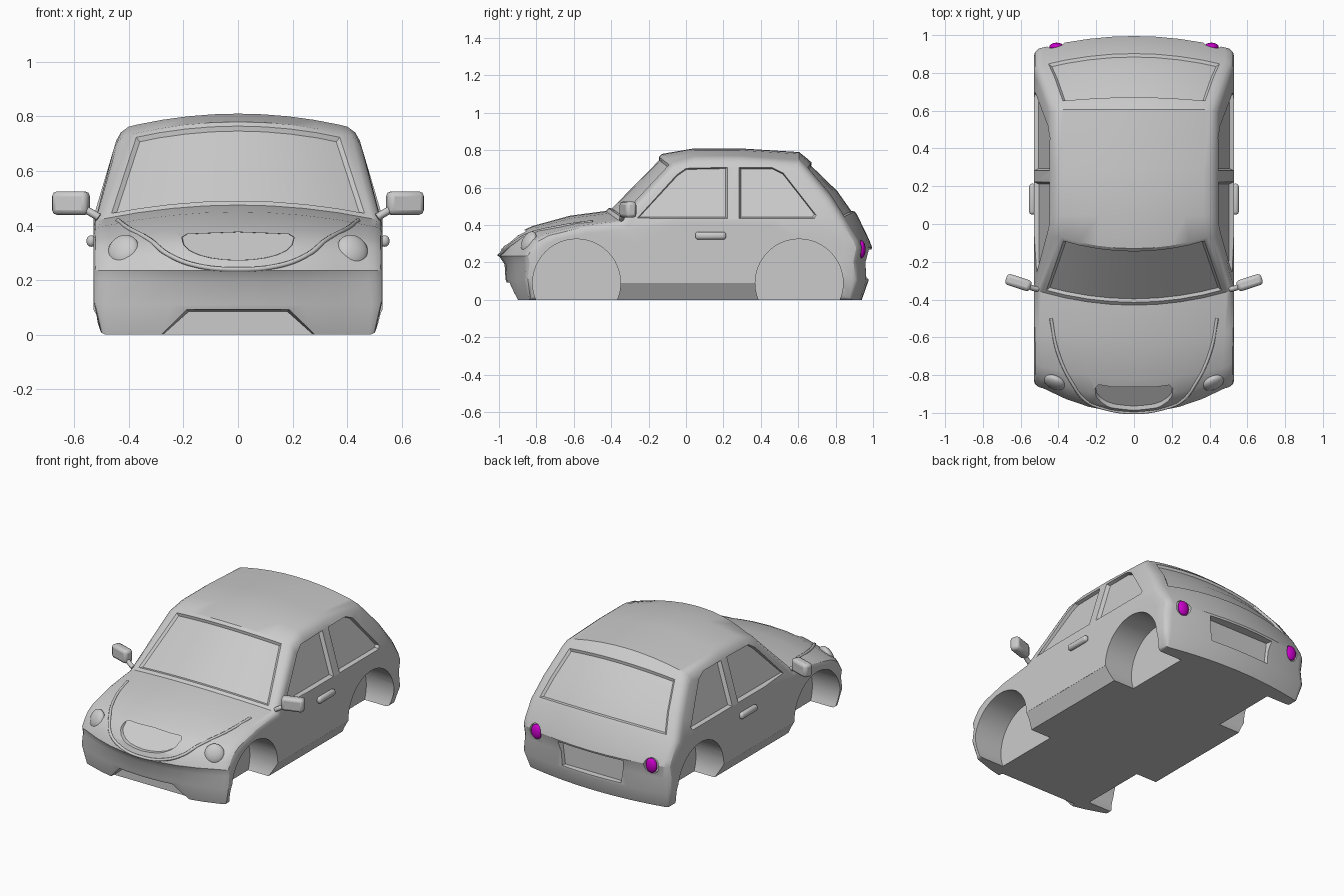
import bpy, bmesh
from math import sin, cos, pi, radians
from mathutils import Vector
from mathutils.bvhtree import BVHTree

if "Cube" in bpy.data.objects:
    bpy.data.objects.remove(bpy.data.objects["Cube"])


def width(z):
    """Half width of the body at height z."""
    pts = [(0, .50), (.09, .53), (.43, .53), (.80, .42)]
    for (z0, w0), (z1, w1) in zip(pts, pts[1:]):
        if z <= z1:
            return w0 + (w1 - w0) * (z - z0) / (z1 - z0)
    return pts[-1][1]


def make_object(name, bm):
    bmesh.ops.recalc_face_normals(bm, faces=bm.faces)
    me = bpy.data.meshes.new(name)
    bm.to_mesh(me)
    bm.free()
    ob = bpy.data.objects.new(name, me)
    bpy.context.collection.objects.link(ob)
    return ob


def activate(ob):
    bpy.ops.object.select_all(action='DESELECT')
    ob.select_set(True)
    bpy.context.view_layer.objects.active = ob


def smooth(ob, angle=30):
    activate(ob)
    bpy.ops.object.shade_smooth_by_angle(angle=radians(angle))


# Body shell: centre-line profile rows (y, z, bow, drop, edge radius)
ROWS = [
    (-.93, 0, .09, 0, .02), (-.965, .11, .10, 0, .04), (-.97, .19, .11, 0, .05),
    (-1, .235, .13, 0, .05), (-.98, .29, .13, .01, .06), (-.92, .35, .10, .03, .06),
    (-.82, .395, .06, .04, .06), (-.62, .45, .04, .05, .05), (-.43, .475, .07, .05, .04),
    (-.13, .78, .06, .045, .05), (.045, .81, 0, .04, .06), (.285, .81, 0, .04, .06),
    (.605, .79, 0, .04, .06), (.655, .75, -.02, .03, .05), (.82, .59, -.05, .03, .05),
    (.915, .455, -.06, .03, .05), (.98, .32, -.06, 0, .05), (.995, .28, -.06, 0, .05),
    (.97, .20, -.05, 0, .05), (.975, .10, -.05, 0, .04), (.94, 0, -.05, 0, .02)]


def half_section(row):
    """Points from the centre line over the rounded edge and down the side."""
    y, z, bow, drop, r = row
    e = Vector((0, y + bow, z - drop))
    q = Vector((0, e.y * .75, .25 + .3 * (e.z - .25)))
    d = (q - e).normalized()
    out = [Vector(((width(e.z) - r) * u, y + bow * u * u, z - drop * u * u))
           for u in (0, .25, .5, .75, 1)]
    for a in (pi / 6, pi / 3, pi / 2):
        p = e + d * r * (1 - cos(a))
        out.append(Vector((width(p.z) - r * (1 - sin(a)), p.y, p.z)))
    belt = .43 if e.z > .45 else .09 if e.z < .05 else None
    t = .4 if belt is None else (belt - e.z) / (q.z - e.z)
    for p in (e.lerp(q, t), q):
        out.append(Vector((width(p.z), p.y, p.z)))
    return out


bm = bmesh.new()
grid = []
for row in ROWS:
    h = half_section(row)
    full = [Vector((-p.x, p.y, p.z)) for p in h[:0:-1]] + h
    grid.append([bm.verts.new(p) for p in full])
faces = {}
n, m = len(grid), len(grid[0])
for i in range(n):
    for j in range(m - 1):
        k = (i + 1) % n
        faces[i, j] = bm.faces.new((grid[i][j], grid[i][j + 1], grid[k][j + 1], grid[k][j]))
for j in (0, m - 1):
    bm.faces.new([g[j] for g in grid])
bmesh.ops.recalc_face_normals(bm, faces=bm.faces)
surface = BVHTree.FromBMesh(bm)

# Windscreen and rear window are inset into the shell
for rows in ((8,), (13, 14)):
    pane = [faces[i, j] for i in rows for j in range(5, 13)]
    bmesh.ops.inset_region(bm, faces=pane, thickness=.022, use_even_offset=True)
    bmesh.ops.inset_region(bm, faces=pane, thickness=.012, depth=-.014, use_even_offset=True)
body = make_object("car_body", bm)


def cut(outer, inner):
    """Subtract the solid between two matching outlines from the body."""
    b = bmesh.new()
    o = [b.verts.new(p) for p in outer]
    i = [b.verts.new(p) for p in inner]
    b.faces.new(o)
    b.faces.new(i[::-1])
    for k in range(len(o)):
        l = (k + 1) % len(o)
        b.faces.new((o[k], i[k], i[l], o[l]))
    cutter = make_object("cutter", b)
    cutter.hide_render = True
    activate(body)
    mod = body.modifiers.new("cut", 'BOOLEAN')
    mod.operation, mod.solver, mod.object = 'DIFFERENCE', 'EXACT', cutter
    bpy.ops.object.modifier_apply(modifier=mod.name)
    bpy.data.objects.remove(cutter)


def shrink(pts, f):
    c = [sum(p[k] for p in pts) / len(pts) for k in (0, 1)]
    return [(c[0] + (p[0] - c[0]) * f, c[1] + (p[1] - c[1]) * f) for p in pts]


def front_y(x, z):
    return surface.ray_cast(Vector((x, -2, z)), Vector((0, 1, 0)))[0].y


# Wheel arches, sills and side windows on both sides
windows = ([(-.27, .432), (-.05, .67), (0, .705), (.225, .71), (.225, .432)],
           [(.28, .432), (.28, .71), (.46, .71), (.52, .68), (.70, .45), (.69, .432)])
for s in (1, -1):
    for cy in (-.585, .605):
        arc = [(cy + .235 * cos(a * pi / 24), .09 + .235 * sin(a * pi / 24)) for a in range(48)]
        cut([(s * .7, *p) for p in arc], [(s * .33, *p) for p in arc])
    sill = [(s * .56, .09), (s * .529, .09), (s * .47, -.01), (s * .56, -.01)]
    cut([(x, -.45, z) for x, z in sill], [(x, .47, z) for x, z in sill])
    for w in windows:
        cut([(s * (width(z) + .03), y, z) for y, z in shrink(w, 1.06)],
            [(s * (width(z) - .022), y, z) for y, z in shrink(w, .93)])

# Lower bumper opening, rear plate recess and grille
opening = [(-.345, -.005), (-.205, .105), (.205, .105), (.345, -.005)]
cut([(x, -1.1, z - .02 * (z < 0)) for x, z in opening],
    [(x * .88, -.87, z - .02) for x, z in opening])
plate = [(-.24, .27), (.24, .27), (.22, .11), (-.22, .11)]
cut([(x, 1.06, z) for x, z in shrink(plate, 1.06)], [(x, .94, z) for x, z in shrink(plate, .93)])
grille = [(.22 * cos(a * pi / 12), .36 - .09 * abs(sin(a * pi / 12)) ** .8) for a in range(13)]
grille += [(-.2, .372), (0, .38), (.2, .372)]
cut([(x, -1.1, z) for x, z in grille],
    [(x, front_y(x, z) + .022, z) for x, z in shrink(grille, .93)])

# Tail light sockets
for s in (1, -1):
    ring = [(s * .415 + .055 * cos(a * pi / 12), .27 + .06 * sin(a * pi / 12)) for a in range(24)]
    cut([(x, 1.05, z) for x, z in ring], [(x, .92, z) for x, z in shrink(ring, .8)])
smooth(body)


def ball(name, loc, size, rot=(0, 0, 0)):
    bpy.ops.mesh.primitive_uv_sphere_add(segments=24, ring_count=12, location=loc, rotation=rot)
    ob = bpy.context.object
    ob.name, ob.scale = name, size
    smooth(ob, 60)
    return ob


def box(name, loc, size, bevel, rot=0, segments=3):
    bpy.ops.mesh.primitive_cube_add(size=1, location=loc, rotation=(0, 0, rot))
    ob = bpy.context.object
    ob.name, ob.scale = name, size
    bpy.ops.object.transform_apply(location=False, rotation=False, scale=True)
    mod = ob.modifiers.new("bevel", 'BEVEL')
    mod.width, mod.segments = bevel, segments
    smooth(ob)
    return ob


def tube(name, pts, radius):
    cu = bpy.data.curves.new(name, 'CURVE')
    cu.dimensions, cu.bevel_depth, cu.bevel_resolution = '3D', radius, 2
    cu.use_fill_caps = True
    sp = cu.splines.new('BEZIER')
    sp.bezier_points.add(len(pts) - 1)
    for bp, p in zip(sp.bezier_points, pts):
        bp.co = p
        bp.handle_left_type = bp.handle_right_type = 'AUTO'
    ob = bpy.data.objects.new(name, cu)
    bpy.context.collection.objects.link(ob)


# Lights, mirrors and door handles
magenta = bpy.data.materials.new("tail_light_magenta")
magenta.diffuse_color = (.6, 0, .6, 1)
magenta.use_nodes = True
magenta.node_tree.nodes["Principled BSDF"].inputs["Base Color"].default_value = magenta.diffuse_color
for s, side in ((1, "right"), (-1, "left")):
    lamp = ball("tail_light_" + side, (s * .41, .938, .27), (.038, .022, .047))
    lamp.data.materials.append(magenta)
    ball("headlight_" + side, (s * .42, front_y(s * .42, .31) + .012, .31),
         (.06, .03, .06), (radians(-25), 0, s * radians(25)))
    box("mirror_" + side, (s * .612, -.31, .482), (.138, .06, .086), .018, s * radians(18), 2)
    tube("mirror_stalk_" + side, [(s * .51, -.345, .43), (s * .535, -.34, .445),
                                  (s * .57, -.325, .465)], .014)
    box("door_handle_" + side, (s * .538, .132, .343), (.034, .165, .042), .0165)

# Raised edge around the bonnet, laid on the shell
edge = [(.44, -.5, .42), (.40, -.68, .38), (.32, -.85, .34), (.25, -.93, .285), (.15, -.97, .25)]
path = edge + [(0, -1, .24)] + [(-x, y, z) for x, y, z in edge[::-1]]
tube("bonnet_edge", [surface.find_nearest(Vector(p))[0] for p in path], .009)
